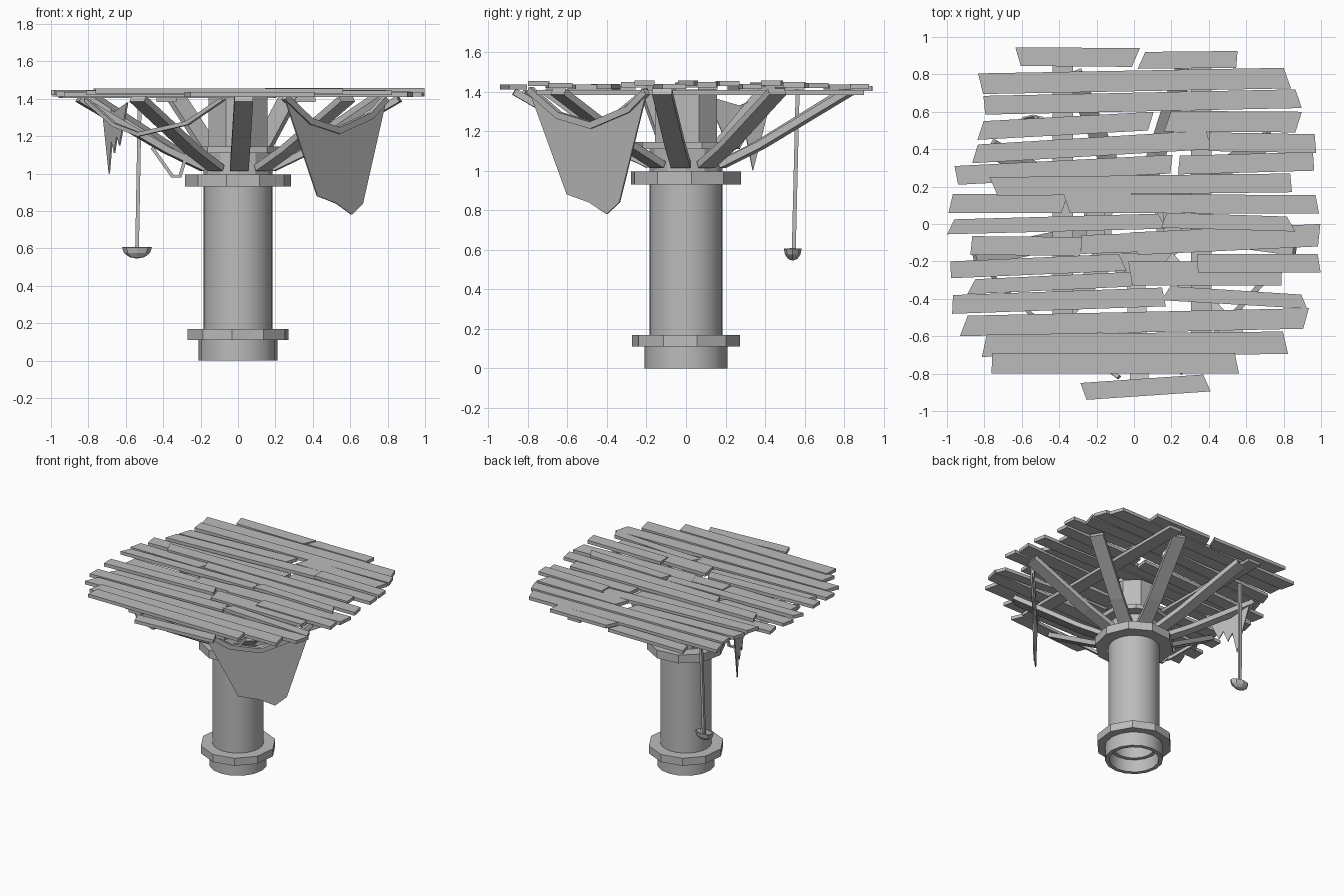
import bpy, bmesh, random
from math import cos, sin, pi, radians
from mathutils import Vector

random.seed(4)
if "Cube" in bpy.data.objects:
    bpy.data.objects.remove(bpy.data.objects["Cube"])

GREY = (0.5, 0.5, 0.5, 1)
mat = bpy.data.materials.new("weathered grey")
mat.use_nodes = True
mat.diffuse_color = GREY
mat.node_tree.nodes["Principled BSDF"].inputs["Base Color"].default_value = GREY


def finish(name, bm, smooth=False):
    bmesh.ops.recalc_face_normals(bm, faces=bm.faces)
    mesh = bpy.data.meshes.new(name)
    bm.to_mesh(mesh)
    bm.free()
    obj = bpy.data.objects.new(name, mesh)
    bpy.context.collection.objects.link(obj)
    mesh.materials.append(mat)
    if smooth:
        bpy.ops.object.select_all(action="DESELECT")
        obj.select_set(True)
        bpy.context.view_layer.objects.active = obj
        bpy.ops.object.shade_smooth_by_angle(angle=radians(35))
    return obj


def tube(name, outer, inner, low, high, sides, turn=0, smooth=False):
    """Hollow ring or pipe with a rectangular section."""
    bm = bmesh.new()
    section = [(outer, low), (outer, high), (inner, high), (inner, low)]
    loops = []
    for i in range(sides):
        a = 2 * pi * i / sides + turn
        loops.append([bm.verts.new((r * cos(a), r * sin(a), z)) for r, z in section])
    for i, here in enumerate(loops):
        there = loops[(i + 1) % sides]
        for j in range(4):
            k = (j + 1) % 4
            bm.faces.new((here[j], there[j], there[k], here[k]))
    return finish(name, bm, smooth)


def sweep(name, path, side, width, thick):
    """Flat bar that follows a path; side is its width direction."""
    bm = bmesh.new()
    path = [Vector(p) for p in path]
    side = Vector(side).normalized()
    rows = []
    for i, p in enumerate(path):
        along = path[min(i + 1, len(path) - 1)] - path[max(i - 1, 0)]
        up = along.cross(side).normalized() * thick / 2
        out = side * width / 2
        rows.append([bm.verts.new(p + v) for v in (out + up, out - up, -out - up, up - out)])
    for a, b in zip(rows, rows[1:]):
        for j in range(4):
            bm.faces.new((a[j], a[j - 1], b[j - 1], b[j]))
    bm.faces.new(rows[0])
    bm.faces.new(rows[-1])
    return finish(name, bm)


def plank(name, x0, x1, y0, y1, width, top, thick=0.026):
    """Board with slanted ends, running from (x0, y0) to (x1, y1)."""
    bm = bmesh.new()
    h = width / 2
    s, t = random.uniform(-0.025, 0.025), random.uniform(-0.025, 0.025)
    face = bm.faces.new([bm.verts.new((x, y, top)) for x, y in (
        (x0 - s, y0 - h), (x1 - t, y1 - h), (x1 + t, y1 + h), (x0 + s, y0 + h))])
    low = bmesh.ops.extrude_face_region(bm, geom=[face])["geom"]
    bmesh.ops.translate(bm, vec=(0, 0, -thick), verts=[v for v in low if isinstance(v, bmesh.types.BMVert)])
    return finish(name, bm)


def cloth(name, start, end, outline):
    """Torn sheet in the upright plane between two points; outline is (share, height)."""
    a, b = Vector(start), Vector(end)
    bm = bmesh.new()
    face = bm.faces.new([bm.verts.new((*a.lerp(b, u), z)) for u, z in outline])
    bmesh.ops.triangulate(bm, faces=[face])
    obj = finish(name, bm)
    mod = obj.modifiers.new("thickness", "SOLIDIFY")
    mod.thickness = 0.008
    mod.offset = 0
    return obj


# Pillar, from the open foot up to the post under the deck
tube("foot", 0.21, 0.18, 0, 0.12, 16, smooth=True)
tube("lower_ring", 0.275, 0.17, 0.11, 0.17, 10, turn=0.2)
tube("pillar", 0.185, 0.15, 0.1, 0.96, 24, smooth=True)
tube("collar", 0.285, 0.15, 0.93, 0.995, 10, turn=0.1)
tube("neck", 0.185, 0.15, 0.96, 1.14, 12)
tube("upper_ring", 0.27, 0.14, 1.11, 1.145, 10, turn=0.3)
tube("post", 0.17, 0.13, 1.12, 1.41, 8, turn=pi / 8)

# Nine bent struts fanning out to the deck
for i in range(9):
    a = radians(-88 + 40 * i)
    path = [(r * cos(a), r * sin(a), z) for r, z in ((0.19, 1.03), (0.4, 1.13), (0.87, 1.4))]
    sweep("strut", path, (-sin(a), cos(a), 0), 0.1, 0.035)

# Bearers under the deck
for x in (-0.38, 0.36):
    sweep("bearer", [(x, -0.76, 1.395), (x, 0.9, 1.395)], (1, 0, 0), 0.11, 0.025)

# Deck boards: left end, right end, y at each end, width
full_boards = [
    (-0.82, 0.82, 0.75, 0.78, 0.11), (-0.8, 0.88, 0.635, 0.67, 0.1),
    (-0.75, 0.84, 0.2, 0.22, 0.1), (-0.91, 0.92, -0.545, -0.505, 0.11),
    (-0.8, 0.81, -0.65, -0.635, 0.12), (-0.76, 0.55, -0.745, -0.745, 0.11),
    (-0.27, 0.39, -0.895, -0.85, 0.09),
]
left_boards = [
    (-0.62, 0.01, 0.895, 0.89, 0.1), (-0.82, 0.09, 0.5, 0.55, 0.1),
    (-0.85, 0.4, 0.375, 0.45, 0.1), (-0.95, 0.2, 0.26, 0.32, 0.1),
    (-0.98, -0.37, 0.11, 0.11, 0.1), (-0.98, 0.15, -0.015, 0.015, 0.08),
    (-0.87, -0.28, -0.115, -0.12, 0.1), (-0.28, 0, -0.11, -0.1, 0.1),
    (-0.98, -0.06, -0.245, -0.205, 0.09), (-0.87, 0, -0.335, -0.295, 0.08),
    (-0.97, 0.16, -0.43, -0.39, 0.1),
]
right_boards = [
    (0.04, 0.55, 0.875, 0.88, 0.09), (0.18, 0.88, 0.55, 0.545, 0.11),
    (0.4, 0.97, 0.44, 0.43, 0.1), (0.24, 0.96, 0.315, 0.335, 0.1),
    (-0.36, 0.98, 0.11, 0.105, 0.1), (0.16, 0.84, 0.02, 0.0, 0.08),
    (0, 0.99, -0.105, -0.06, 0.12), (-0.02, 0.79, -0.265, -0.265, 0.13),
    (0.34, 0.99, -0.21, -0.21, 0.1), (0.17, 0.91, -0.37, -0.415, 0.075),
]
for boards, base in ((full_boards, 1.436), (left_boards, 1.429), (right_boards, 1.439)):
    for i, board in enumerate(boards):
        plank("deck_board", *board, base + 0.009 * (i % 3))

# Large torn cloth with its hem, and a small torn rag behind
hem = [(0, 1.4), (0.25, 1.27), (0.53, 1.22), (0.85, 1.3), (1, 1.39)]
tatters = [(0.32, 0.88), (0.51, 0.84), (0.57, 0.91), (0.66, 0.78), (0.77, 0.84)]
front, side = (0.25, -0.79), (0.79, -0.2)
cloth("large_cloth", front, side, hem[:1] + tatters + hem[:0:-1])
p, q = Vector(front), Vector(side)
sweep("cloth_hem", [(*p.lerp(q, u), z + 0.01) for u, z in hem], (1, -1, 0), 0.03, 0.035)
cloth("small_rag", (-0.73, 0.44), (-0.59, 0.1),
      [(0, 1.4), (0.15, 1.2), (0.3, 1.0), (0.4, 1.17), (0.5, 1.11), (0.6, 1.2),
       (0.7, 1.15), (1, 1.38), (0.5, 1.33)])

# Slack ropes
sweep("slack_rope", [(-0.83, -0.2, 1.41), (-0.66, -0.38, 1.26), (-0.53, -0.5, 1.21),
                     (-0.27, -0.68, 1.27), (-0.08, -0.82, 1.4)], (1, 1, 0), 0.022, 0.022)
sweep("loop_rope", [(-0.46, -0.1, 1.14), (-0.35, -0.1, 0.985), (-0.31, -0.1, 0.985),
                    (-0.27, -0.1, 1.12)], (0, 1, 0), 0.018, 0.018)

# Hanging rope with a shallow scoop
sweep("hanging_rope", [(-0.525, 0.565, 1.41), (-0.54, 0.545, 0.58)], (1, 0, 0), 0.02, 0.02)
bm = bmesh.new()
bmesh.ops.create_uvsphere(bm, u_segments=8, v_segments=6, radius=1)
bmesh.ops.delete(bm, geom=[v for v in bm.verts if v.co.z > 0.1], context="VERTS")
for v in bm.verts:
    v.co = Vector((-0.54 + 0.08 * v.co.x, 0.54 + 0.045 * v.co.y, 0.605 + 0.06 * v.co.z))
scoop = finish("scoop", bm)
scoop.modifiers.new("thickness", "SOLIDIFY").thickness = 0.01
